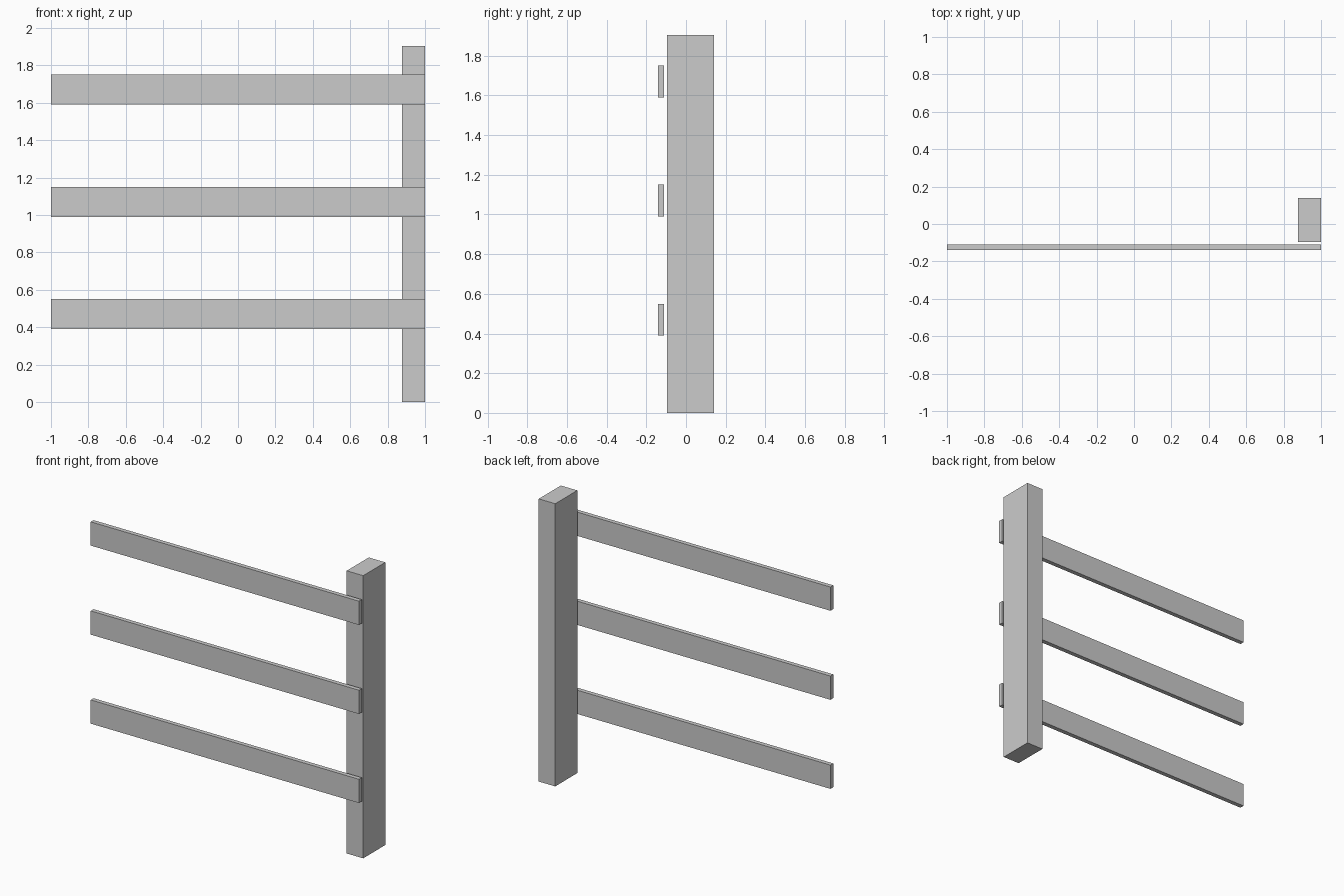
import bpy

if "Cube" in bpy.data.objects:
    bpy.data.objects.remove(bpy.data.objects["Cube"])


def box(name, lo, hi):
    """Axis-aligned box between two corners."""
    centre = [(a + b) / 2 for a, b in zip(lo, hi)]
    bpy.ops.mesh.primitive_cube_add(size=1, location=centre)
    ob = bpy.context.object
    ob.name = name
    ob.scale = [b - a for a, b in zip(lo, hi)]
    bpy.ops.object.transform_apply(location=False, rotation=False, scale=True)
    return ob


# Upright post at the right end
box("post", (0.877, -0.095, 0), (1, 0.14, 1.905))

# Three evenly spaced rails just in front of the post
for i, part in enumerate(("lower", "middle", "upper")):
    z = 0.39 + 0.6 * i
    box(part + "_rail", (-1, -0.14, z), (1, -0.11, z + 0.16))
